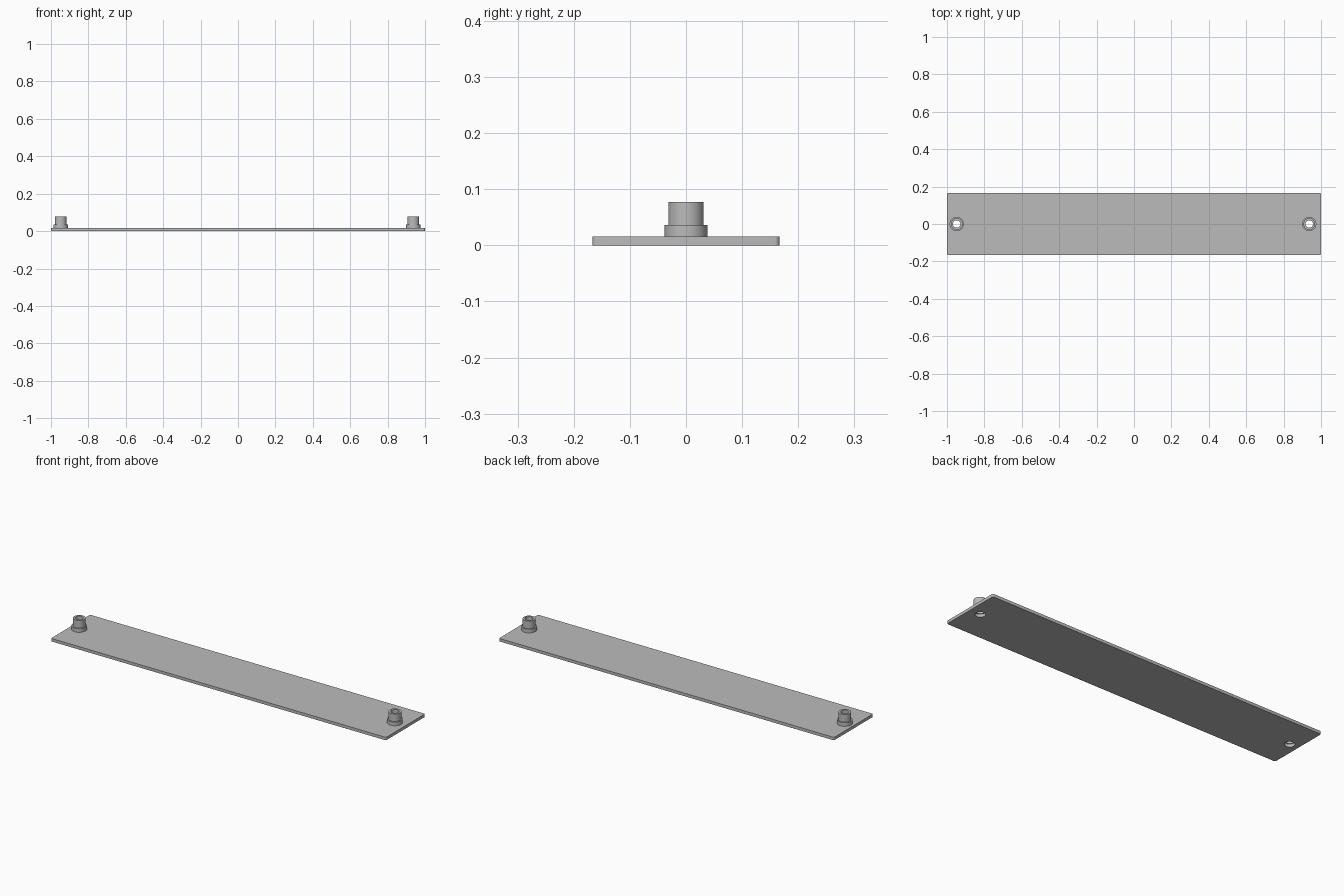
import bpy
import bmesh
import math

cube = bpy.data.objects.get("Cube")
if cube:
    bpy.data.objects.remove(cube, do_unlink=True)

LENGTH, WIDTH, THICK = 2.0, 0.333, 0.016
CORNER = 0.008
HOLE_R, BORE_R = 0.025, 0.02
FLANGE_R, FLANGE_TOP = 0.038, 0.036
TUBE_R, TUBE_TOP = 0.0315, 0.077
POSTS = {"right": -0.948, "left": 0.937}
SIDES = 48

grey = bpy.data.materials.new("plain grey")
grey.use_nodes = True
colour = (0.5, 0.5, 0.5, 1)
grey.diffuse_color = colour
grey.node_tree.nodes["Principled BSDF"].inputs["Base Color"].default_value = colour


def make_object(name, bm):
    bmesh.ops.recalc_face_normals(bm, faces=bm.faces)
    mesh = bpy.data.meshes.new(name)
    bm.to_mesh(mesh)
    bm.free()
    mesh.materials.append(grey)
    obj = bpy.data.objects.new(name, mesh)
    bpy.context.collection.objects.link(obj)
    return obj


def smooth(obj):
    bpy.ops.object.select_all(action='DESELECT')
    obj.select_set(True)
    bpy.context.view_layer.objects.active = obj
    bpy.ops.object.shade_smooth_by_angle(angle=math.radians(35))


# Flat plate with rounded upright corners
bm = bmesh.new()
bmesh.ops.create_cube(bm, size=1)
for v in bm.verts:
    v.co.x *= LENGTH
    v.co.y *= WIDTH
    v.co.z = (v.co.z + 0.5) * THICK
upright = [e for e in bm.edges if abs(e.verts[0].co.z - e.verts[1].co.z) > THICK / 2]
bmesh.ops.bevel(bm, geom=upright, offset=CORNER, segments=6, profile=0.5, affect='EDGES')
plate = make_object("plate", bm)

# Drilled holes under the posts
cutters = []
for side, x in POSTS.items():
    bm = bmesh.new()
    bmesh.ops.create_cone(bm, cap_ends=True, segments=SIDES, radius1=HOLE_R,
                          radius2=HOLE_R, depth=THICK * 4)
    cutter = make_object(side + "_hole_cutter", bm)
    cutter.location.x = x
    cutter.hide_render = True
    mod = plate.modifiers.new(side + " hole", 'BOOLEAN')
    mod.operation = 'DIFFERENCE'
    mod.solver = 'EXACT'
    mod.object = cutter
    cutters.append(cutter)
bpy.context.view_layer.objects.active = plate
for mod in list(plate.modifiers):
    bpy.ops.object.modifier_apply(modifier=mod.name)
for cutter in cutters:
    bpy.data.objects.remove(cutter, do_unlink=True)
smooth(plate)

# Hollow stepped posts, turned from a closed profile
profile = [(BORE_R, THICK), (FLANGE_R, THICK), (FLANGE_R, FLANGE_TOP),
           (TUBE_R, FLANGE_TOP), (TUBE_R, TUBE_TOP), (BORE_R, TUBE_TOP)]
for side, x in POSTS.items():
    bm = bmesh.new()
    ring = [bm.verts.new((r, 0, z)) for r, z in profile]
    edges = [bm.edges.new((a, b)) for a, b in zip(ring, ring[1:] + ring[:1])]
    bmesh.ops.spin(bm, geom=ring + edges, cent=(0, 0, 0), axis=(0, 0, 1),
                   angle=math.tau, steps=SIDES)
    bmesh.ops.remove_doubles(bm, verts=bm.verts, dist=0.0001)
    post = make_object(side + "_post", bm)
    post.location.x = x
    smooth(post)
